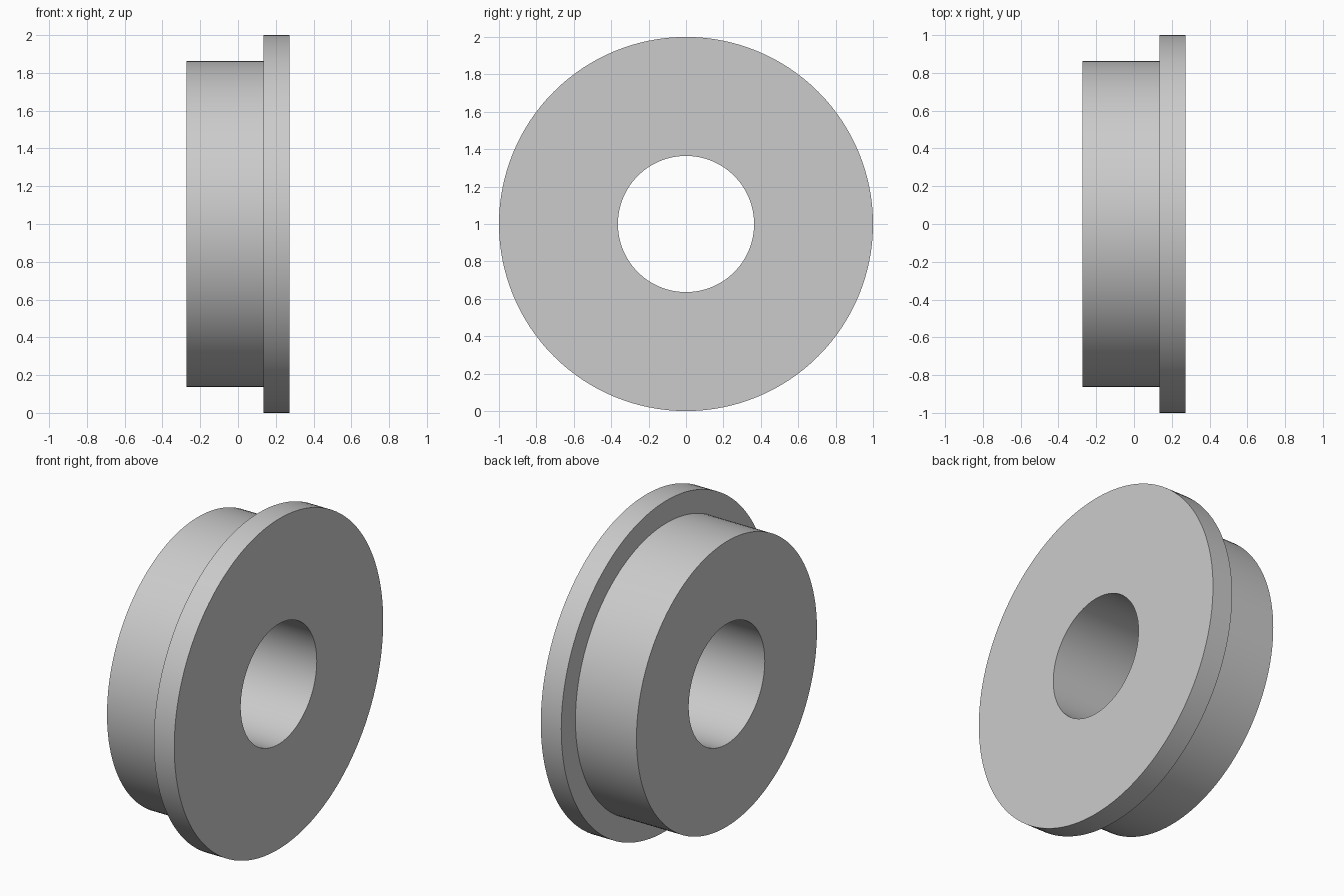
import bpy
import bmesh
from math import pi, radians
from mathutils import Matrix, Vector

cube = bpy.data.objects.get("Cube")
if cube:
    bpy.data.objects.remove(cube, do_unlink=True)

GREY = (0.6, 0.6, 0.6, 1.0)
metal = bpy.data.materials.new("plain grey metal")
metal.use_nodes = True
metal.diffuse_color = GREY
metal.node_tree.nodes["Principled BSDF"].inputs["Base Color"].default_value = GREY

# Half section as (position along the axle, radius)
HALF, STEP = 0.273, 0.136
BORE, BARREL, FLANGE = 0.364, 0.864, 1.0
section = [(-HALF, BORE), (-HALF, BARREL), (STEP, BARREL),
           (STEP, FLANGE), (HALF, FLANGE), (HALF, BORE)]

# Spin the closed section around the x axis
bm = bmesh.new()
verts = [bm.verts.new((x, 0, r)) for x, r in section]
edges = [bm.edges.new((v, verts[i - 1])) for i, v in enumerate(verts)]
bmesh.ops.spin(bm, geom=verts + edges, cent=Vector(), axis=(1, 0, 0),
               angle=2 * pi, steps=128, use_merge=True)
bmesh.ops.remove_doubles(bm, verts=bm.verts, dist=0.0001)
bmesh.ops.recalc_face_normals(bm, faces=bm.faces)
bmesh.ops.transform(bm, matrix=Matrix.Translation((0, 0, FLANGE)), verts=bm.verts)

mesh = bpy.data.meshes.new("flanged_bushing")
bm.to_mesh(mesh)
bm.free()
mesh.materials.append(metal)
bushing = bpy.data.objects.new("flanged_bushing", mesh)
bpy.context.collection.objects.link(bushing)

# Smooth round walls, crisp rims
bpy.ops.object.select_all(action="DESELECT")
bushing.select_set(True)
bpy.context.view_layer.objects.active = bushing
bpy.ops.object.shade_smooth_by_angle(angle=radians(30))
